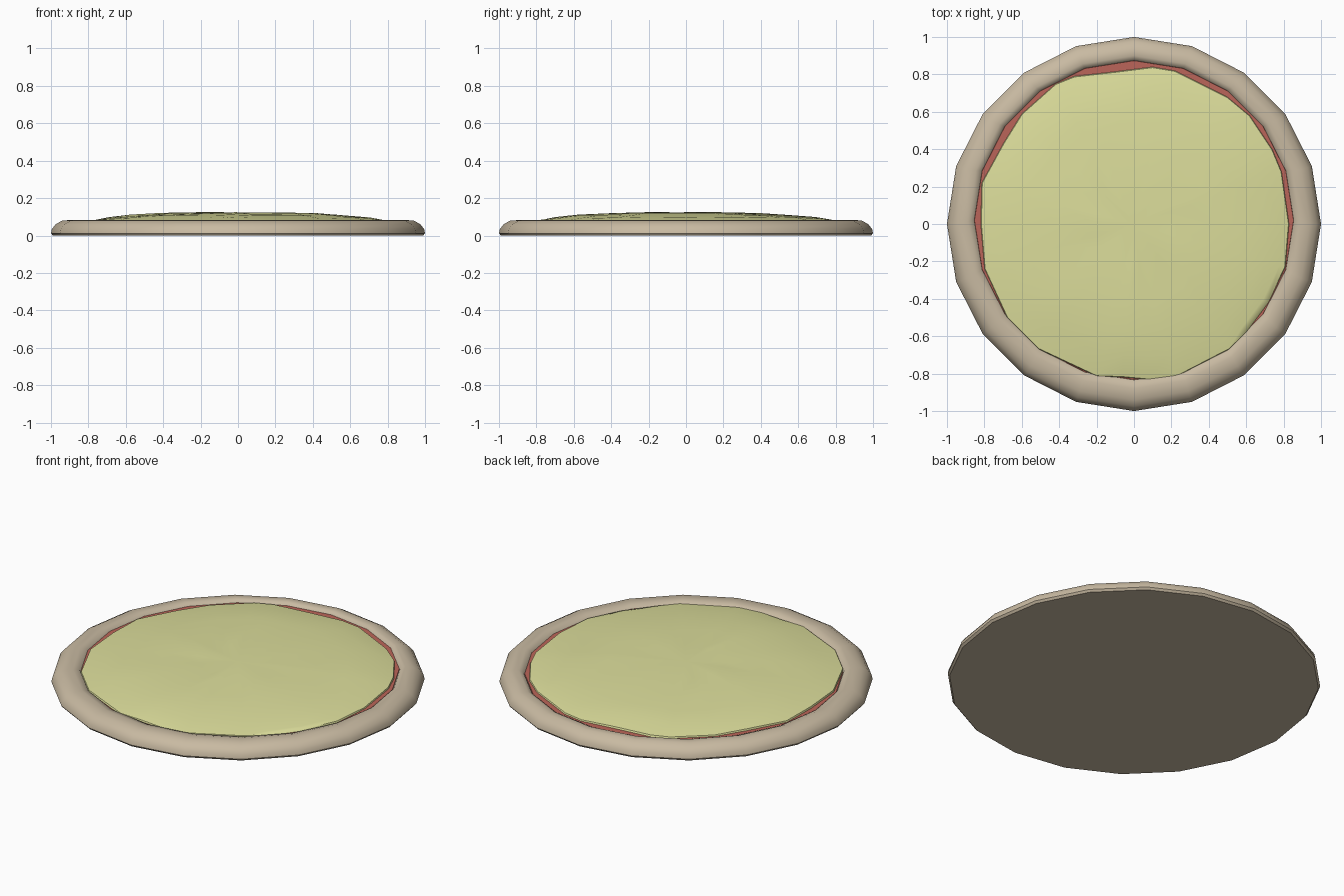
import bpy, bmesh, math, random

if "Cube" in bpy.data.objects:
    bpy.data.objects.remove(bpy.data.objects["Cube"])

random.seed(4)


def material(name, color):
    m = bpy.data.materials.new(name)
    m.diffuse_color = (*color, 1)
    m.use_nodes = True
    m.node_tree.nodes["Principled BSDF"].inputs["Base Color"].default_value = m.diffuse_color
    return m


def ring_mesh(name, rings, mat, cap_first=False, cap_last=False, centre=None, angle=50):
    """Bridge successive closed rings of points."""
    bm = bmesh.new()
    loops = [[bm.verts.new(p) for p in ring] for ring in rings]
    n = len(loops[0])
    for a, b in zip(loops, loops[1:]):
        for i in range(n):
            j = (i + 1) % n
            bm.faces.new((a[i], a[j], b[j], b[i]))
    if cap_first:
        bm.faces.new(loops[0][::-1])
    if cap_last:
        bm.faces.new(loops[-1])
    if centre:
        c = bm.verts.new(centre)
        for i in range(n):
            bm.faces.new((loops[-1][i], loops[-1][(i + 1) % n], c))
    me = bpy.data.meshes.new(name)
    bm.to_mesh(me)
    bm.free()
    ob = bpy.data.objects.new(name, me)
    bpy.context.collection.objects.link(ob)
    me.materials.append(mat)
    bpy.ops.object.select_all(action='DESELECT')
    bpy.context.view_layer.objects.active = ob
    ob.select_set(True)
    bpy.ops.object.shade_smooth_by_angle(angle=math.radians(angle))
    return ob


def circle(r, z, y=0.0):
    return [(r * math.cos(math.tau * i / 20), y + r * math.sin(math.tau * i / 20), z)
            for i in range(20)]


# Crust: 20-sided rounded rim with a shallow recess and flat base
profile = [(0.99, 0, 0), (1.0, 0.012, 0), (0.995, 0.035, 0), (0.975, 0.06, 0),
           (0.94, 0.08, 0), (0.89, 0.083, 0.01), (0.86, 0.073, 0.02), (0.85, 0.055, 0.02)]
ring_mesh("crust", [circle(*p) for p in profile],
          material("crust_dough", (0.58, 0.49, 0.36)), cap_first=True, cap_last=True)

# Sauce: thin disc inside the rim
ring_mesh("sauce", [circle(0.855, 0.055, 0.02), circle(0.853, 0.066, 0.02)],
          material("tomato_sauce", (0.50, 0.13, 0.10)), cap_last=True)

# Cheese: irregular gently domed sheet
outline = [(0.83, 0), (0.79, 0.28), (0.74, 0.4), (0.62, 0.58), (0.5, 0.68), (0.22, 0.82),
           (0.1, 0.84), (-0.1, 0.815), (-0.32, 0.79), (-0.42, 0.75), (-0.6, 0.59),
           (-0.7, 0.43), (-0.815, 0.22), (-0.82, 0), (-0.8, -0.24), (-0.68, -0.5),
           (-0.51, -0.67), (-0.2, -0.815), (-0.06, -0.82), (0.1, -0.835), (0.22, -0.82),
           (0.51, -0.67), (0.6, -0.58), (0.72, -0.42), (0.81, -0.23)]
heights = [(1.0, 0.064), (0.995, 0.074), (0.96, 0.08), (0.85, 0.095),
           (0.7, 0.108), (0.5, 0.117), (0.25, 0.121)]
rings = []
for k, (s, z) in enumerate(heights):
    bump = 0.004 if k > 2 else 0.002
    rings.append([(x * s, y * s, z + random.uniform(-bump, bump)) for x, y in outline])
ring_mesh("cheese", rings, material("melted_cheese", (0.72, 0.73, 0.33)),
          centre=(0, 0, 0.124))
